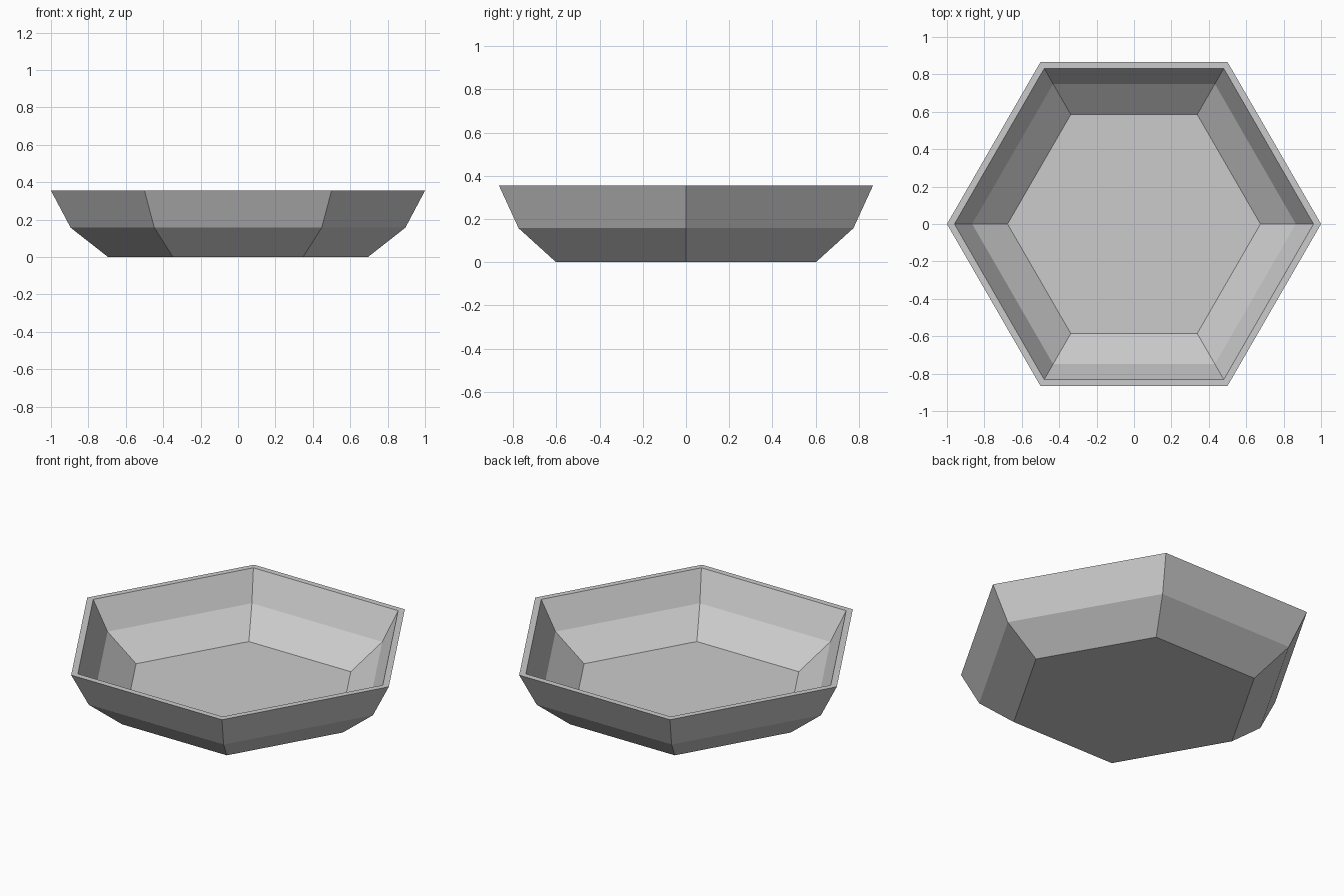
import bpy
import bmesh
from math import cos, sin, tau

cube = bpy.data.objects.get("Cube")
if cube:
    bpy.data.objects.remove(cube, do_unlink=True)

SIDES = 6

# Plain grey material
grey = bpy.data.materials.new("light_grey")
grey.use_nodes = True
colour = (0.6, 0.6, 0.6, 1)
grey.diffuse_color = colour
grey.node_tree.nodes["Principled BSDF"].inputs["Base Color"].default_value = colour

# Corner radius and height, from the underside over the rim to the inner floor
profile = [(0.695, 0), (0.895, 0.157), (1, 0.355),
           (0.96, 0.355), (0.865, 0.187), (0.676, 0.045)]


def lathe_faceted(name, profile, material):
    """Sweep the profile round a polygon and cap both ends."""
    bm = bmesh.new()
    rings = []
    for radius, height in profile:
        angles = [tau * i / SIDES for i in range(SIDES)]
        rings.append([bm.verts.new((radius * cos(a), radius * sin(a), height))
                      for a in angles])
    for low, high in zip(rings, rings[1:]):
        for i in range(SIDES):
            j = (i + 1) % SIDES
            bm.faces.new((low[i], low[j], high[j], high[i]))
    bm.faces.new(rings[0][::-1])
    bm.faces.new(rings[-1])
    bmesh.ops.recalc_face_normals(bm, faces=bm.faces[:])
    mesh = bpy.data.meshes.new(name)
    bm.to_mesh(mesh)
    bm.free()
    mesh.materials.append(material)
    obj = bpy.data.objects.new(name, mesh)
    bpy.context.collection.objects.link(obj)
    return obj


# Hexagonal bowl
lathe_faceted("hexagonal_bowl", profile, grey)
